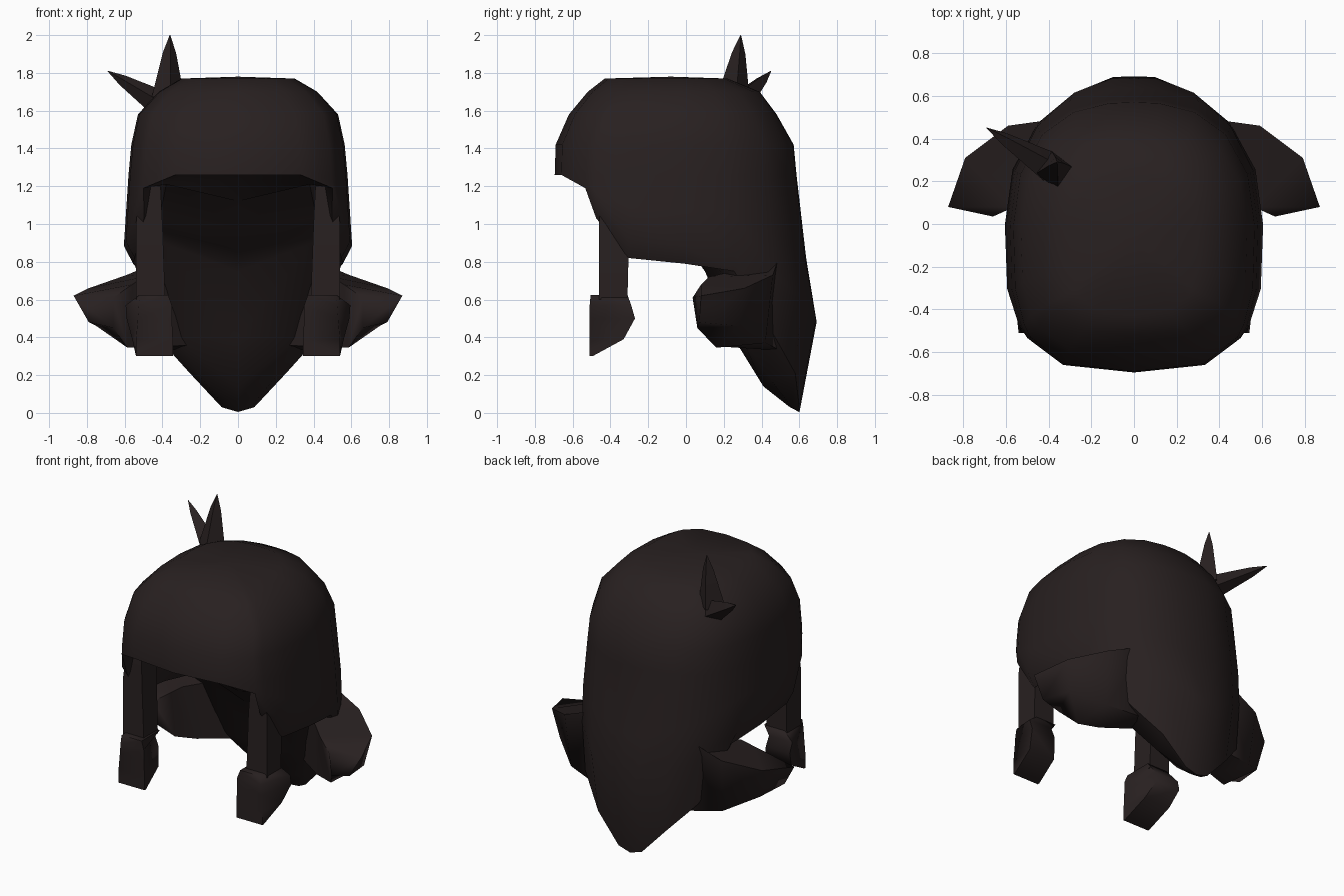
import bpy, bmesh, math
from mathutils import Vector

if "Cube" in bpy.data.objects:
    bpy.data.objects.remove(bpy.data.objects["Cube"])

hair = bpy.data.materials.new("dark brown hair")
hair.use_nodes = True
hair.diffuse_color = (0.021, 0.0145, 0.0145, 1)
hair.node_tree.nodes["Principled BSDF"].inputs["Base Color"].default_value = hair.diffuse_color
hair.node_tree.nodes["Principled BSDF"].inputs["Roughness"].default_value = 0.9


def finish(name, bm, mirror=False, angle=80):
    bmesh.ops.remove_doubles(bm, verts=bm.verts, dist=0.0005)
    bmesh.ops.recalc_face_normals(bm, faces=bm.faces)
    mesh = bpy.data.meshes.new(name)
    bm.to_mesh(mesh)
    bm.free()
    mesh.materials.append(hair)
    ob = bpy.data.objects.new(name, mesh)
    bpy.context.collection.objects.link(ob)
    if mirror:
        mod = ob.modifiers.new("mirror", 'MIRROR')
        mod.use_clip = True
    bpy.ops.object.select_all(action='DESELECT')
    ob.select_set(True)
    bpy.context.view_layer.objects.active = ob
    bpy.ops.object.shade_smooth_by_angle(angle=math.radians(angle))


def loft(name, rings, angle=80):
    """Skin a run of closed rings and cap both ends."""
    bm = bmesh.new()
    rows = [[bm.verts.new(p) for p in ring] for ring in rings]
    n = len(rows[0])
    for a, b in zip(rows, rows[1:]):
        for i in range(n):
            j = (i + 1) % n
            bm.faces.new((a[i], a[j], b[j], b[i]))
    bm.faces.new(rows[0])
    bm.faces.new(rows[-1])
    finish(name, bm, angle=angle)


def box_ring(z, x0, x1, y0, y1, flare=0):
    return [(x0, y0, z), (x1 - flare, y0, z), (x1, y1, z), (x0 + flare, y1, z)]


# Head of hair: height, half width, front y, back y
SHAPE = [(1.77, .30, -.43, .22), (1.70, .42, -.52, .39), (1.58, .53, -.62, .48),
         (1.42, .565, -.69, .57), (1.26, .58, -.695, .585), (.88, .605, -.69, .625),
         (.5, .6, -.69, .695), (0, .56, -.69, .60)]


def section(z):
    for a, b in zip(SHAPE, SHAPE[1:]):
        if z >= b[0]:
            t = (a[0] - z) / (a[0] - b[0])
            return [p + (q - p) * t for p, q in zip(a[1:], b[1:])]
    return SHAPE[-1][1:]


def skin(deg, z, tuck=1.0):
    width, front, back = section(z)
    s, c = math.sin(math.radians(deg)), math.cos(math.radians(deg))
    mid = -.05
    # Square brow, rounder back, narrower tail
    power = .62 if c > 0 else .8 + .15 * min(1, max(0, (.9 - z) / .5))
    reach = mid - front if c > 0 else back - mid
    x = width * max(s, 0) ** power * tuck
    y = mid - math.copysign(abs(c) ** power, c) * reach
    return (0 if deg in (0, 180) else x, y, z)


# Lower edge: angle from the front, edge height, underside centre y and z
RIM = [(0, 1.26, -.52, 1.30), (24, 1.26, -.45, 1.29), (51, 1.19, -.36, 1.24),
       (59, 1.03, -.22, 1.12), (77, .82, -.10, .98), (92, .79, .02, .86),
       (112, .75, .10, .75), (135, .40, .25, .40), (155, .21, .41, .14),
       (172, .03, .55, .03), (180, .005, .59, .01)]

bm = bmesh.new()
columns = []
for deg, low, cy, cz in RIM:
    heights = [row[0] for row in SHAPE[:5]]
    top = heights[-1]
    steps = (.4, .8, 1) if deg < 120 else (.35, .62, 1)
    heights += [top + (low - top) * t for t in steps]
    pts = [(0, -.08, 1.78)] + [skin(deg, z) for z in heights]
    recess = 0
    if 55 < deg < 120:
        recess = .15
        pts[-1] = skin(deg, low, .92)
    # Inside surface: broad and flat, close behind the edge
    x, y, z = pts[-1]
    pts += [(x * .76, y + (cy - y) * .8, z + (cz - z) * .4 + recess), (0, cy, cz)]
    columns.append([bm.verts.new(p) for p in pts])
for a, b in zip(columns, columns[1:]):
    for i in range(len(a) - 1):
        bm.faces.new((a[i], a[i + 1], b[i + 1], b[i]))
bmesh.ops.remove_doubles(bm, verts=bm.verts, dist=0.0005)
bmesh.ops.dissolve_degenerate(bm, edges=bm.edges, dist=0.0005)
finish("main_hair", bm, mirror=True, angle=50)

# Hanging side locks with their flared ends, and the flicks at the nape
upper = [box_ring(1.2, .41, .52, -.45, -.30), box_ring(1.0, .40, .54, -.46, -.30),
         box_ring(.6, .385, .54, -.46, -.31)]
lower = [box_ring(.625, .37, .52, -.505, -.31), box_ring(.57, .35, .595, -.51, -.29, .07),
         box_ring(.5, .35, .59, -.51, -.27, .06), box_ring(.39, .345, .56, -.51, -.33, .02),
         box_ring(.3, .345, .54, -.51, -.495)]
flick = [[(.3, .50, .85), (.3, .50, .33), (.2, .36, .36), (.2, .38, .78)],
         [(.59, .46, .73), (.57, .42, .37), (.45, .2, .35), (.5, .12, .72)],
         [(.79, .31, .66), (.75, .28, .46), (.585, .16, .345), (.56, .08, .68)],
         [(.87, .08, .62), (.79, .07, .48), (.66, .06, .45), (.66, .035, .61)]]
for name, rings in (("side_lock", upper), ("side_lock_end", lower), ("nape_flick", flick)):
    for side, sign in (("left", 1), ("right", -1)):
        loft(f"{side}_{name}", [[(x * sign, y, z) for x, y, z in r] for r in rings])


# Stray tufts on the crown
def tuft(name, base, tip, radius):
    base, tip = Vector(base), Vector(tip)
    turn = (tip - base).to_track_quat('Z', 'Y')
    rings = []
    for t, r in ((0, 1), (.72, .4), (1, .02)):
        rings.append([base.lerp(tip, t) + turn @ Vector((math.cos(k * math.pi / 2 + .4),
                      math.sin(k * math.pi / 2 + .4), 0)) * radius * r for k in range(4)])
    loft(name, rings, angle=30)


tuft("upright_tuft", (-.37, .25, 1.66), (-.36, .29, 2.0), .09)
tuft("sideways_tuft", (-.40, .27, 1.63), (-.69, .45, 1.81), .075)
